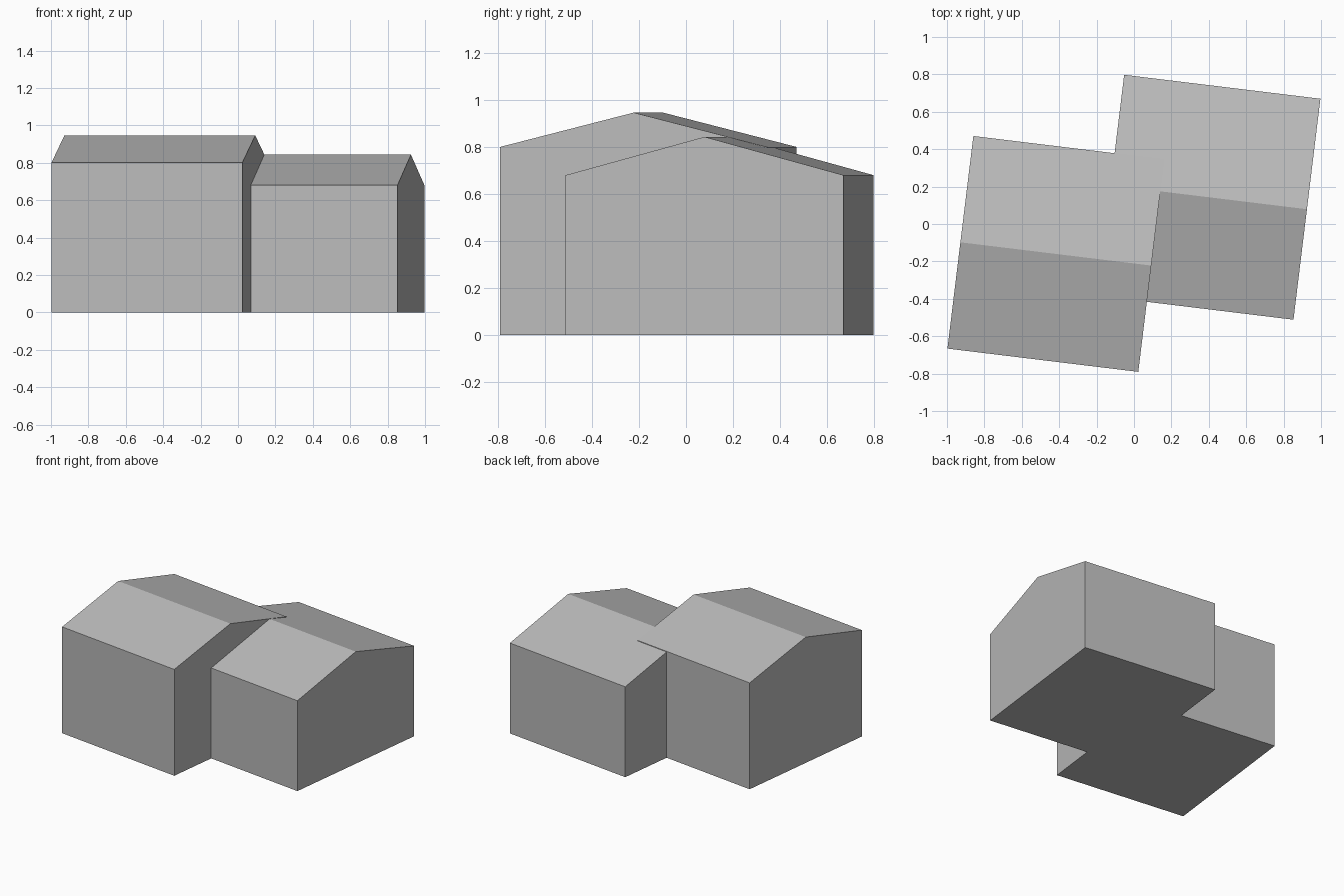
import bpy, math
from mathutils import Matrix

cube = bpy.data.objects.get("Cube")
if cube:
    bpy.data.objects.remove(cube, do_unlink=True)

# Plain grey for the whole massing
grey = bpy.data.materials.new("plain_grey")
grey.use_nodes = True
colour = (0.5, 0.5, 0.5, 1)
grey.diffuse_color = colour
grey.node_tree.nodes["Principled BSDF"].inputs["Base Color"].default_value = colour

TURN = math.radians(-6.95)


def gabled_block(name, centre, width, depth, eave, ridge):
    """Extrude a gable profile along the ridge, then turn it into place."""
    d, w = depth / 2, width / 2
    profile = [(-d, 0), (d, 0), (d, eave), (0, ridge), (-d, eave)]
    n = len(profile)
    verts = [(x, y, z) for x in (-w, w) for y, z in profile]
    faces = [tuple(reversed(range(n))), tuple(range(n, 2 * n))]
    faces += [(i, (i + 1) % n, (i + 1) % n + n, i + n) for i in range(n)]
    mesh = bpy.data.meshes.new(name)
    mesh.from_pydata(verts, [], faces)
    mesh.transform(Matrix.Translation((*centre, 0)) @ Matrix.Rotation(TURN, 4, "Z"))
    mesh.materials.append(grey)
    obj = bpy.data.objects.new(name, mesh)
    bpy.context.collection.objects.link(obj)
    return obj


# Taller wing on the right, lower wing stepped back on the left
gabled_block("tall_wing", (-0.418, -0.16), 1.028, 1.145, 0.80, 0.946)
gabled_block("low_wing", (0.40, 0.143), 1.057, 1.19, 0.68, 0.843)
